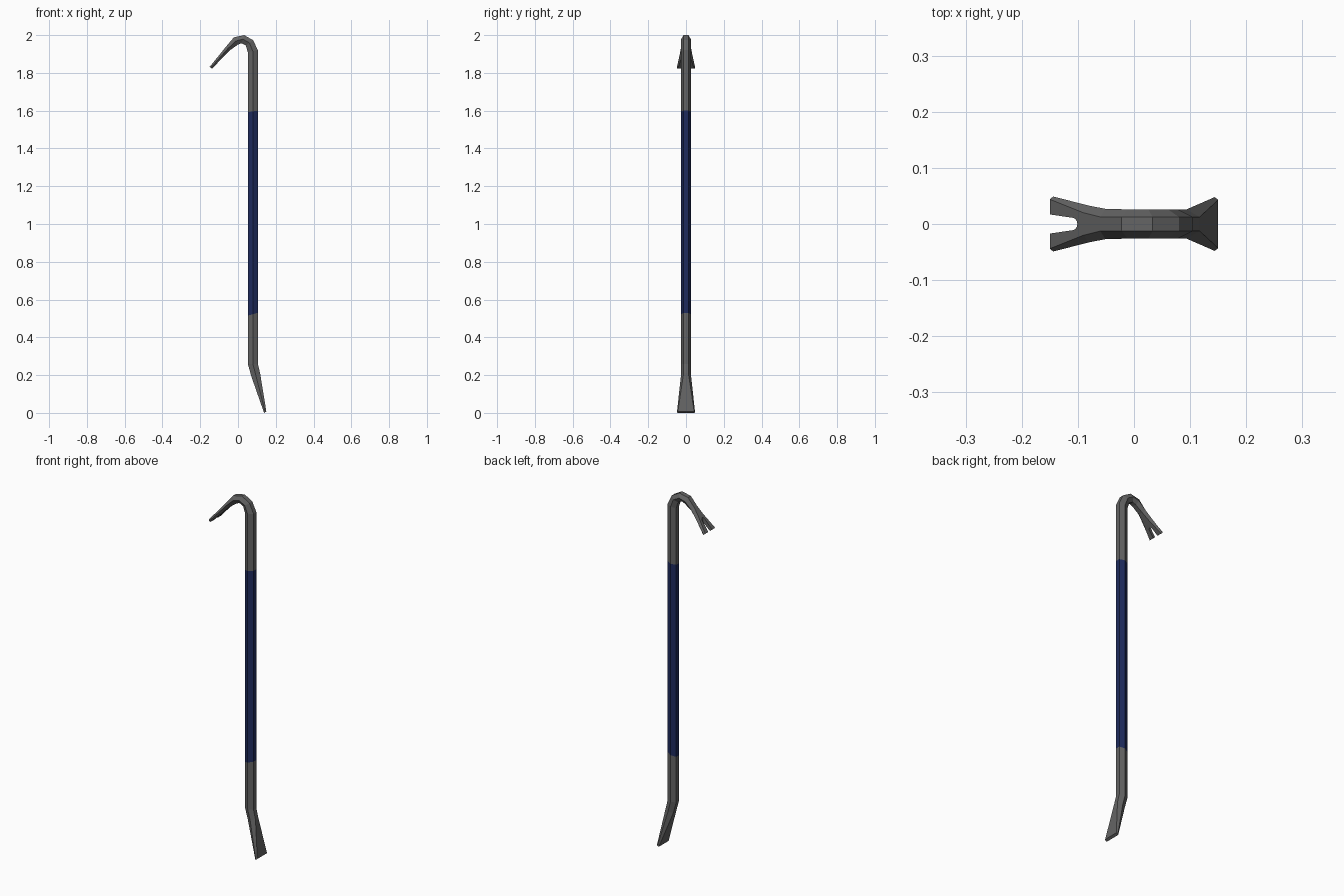
import bpy, bmesh, math

if "Cube" in bpy.data.objects:
    bpy.data.objects.remove(bpy.data.objects["Cube"])


def material(name, rgb):
    m = bpy.data.materials.new(name)
    m.diffuse_color = (*rgb, 1)
    m.use_nodes = True
    m.node_tree.nodes["Principled BSDF"].inputs["Base Color"].default_value = m.diffuse_color
    return m


steel = material("grey steel", (0.125, 0.125, 0.125))
blue = material("dark blue paint", (0.013, 0.024, 0.11))


def make_object(name, bm, mats):
    bmesh.ops.recalc_face_normals(bm, faces=bm.faces)
    me = bpy.data.meshes.new(name)
    bm.to_mesh(me)
    bm.free()
    for m in mats:
        me.materials.append(m)
    ob = bpy.data.objects.new(name, me)
    bpy.context.collection.objects.link(ob)
    return ob


# Hexagonal rings from chisel to claw:
# outer point x, z, inner point x, z, half width at middle, half width of flats
R, F = 0.026, 0.0125
rings = [
    (0.150, 0.008, 0.138, 0.000, 0.048, 0.043),   # chisel edge
    (0.117, 0.210, 0.070, 0.195, R, F),
    (0.105, 0.260, 0.052, 0.260, R, F),
    (0.105, 0.530, 0.052, 0.515, R, F),           # painted grip starts
    (0.105, 1.600, 0.052, 1.592, R, F),           # painted grip ends
    (0.105, 1.920, 0.052, 1.910, R, F),           # hook bend
    (0.080, 1.973, 0.041, 1.945, R, F),
    (0.033, 2.000, 0.018, 1.957, R, F),
    (-0.022, 1.988, 0.000, 1.950, R, F),
    (-0.060, 1.943, -0.042, 1.920, 0.027, F),
    (-0.090, 1.906, -0.073, 1.889, 0.033, 0.020),
    (-0.150, 1.832, -0.138, 1.822, 0.049, 0.044),  # claw edge
]

# Bar swept through the rings
bm = bmesh.new()
loops = []
for ox, oz, ix, iz, w, f in rings:
    mx, mz = (ox + ix) / 2, (oz + iz) / 2
    pts = [(ox, -f, oz), (ox, f, oz), (mx, w, mz),
           (ix, f, iz), (ix, -f, iz), (mx, -w, mz)]
    loops.append([bm.verts.new(p) for p in pts])
for k, (a, b) in enumerate(zip(loops, loops[1:])):
    for i in range(6):
        j = (i + 1) % 6
        face = bm.faces.new((a[i], a[j], b[j], b[i]))
        face.material_index = 1 if k == 3 else 0
bm.faces.new(loops[0])
bm.faces.new(loops[-1])
bar = make_object("crowbar", bm, [steel, blue])

# Nail slot cutter: tapered prism with a rounded end
bm = bmesh.new()
outline = [(-0.25, -0.032), (-0.25, 0.032)]
for i in range(7):
    t = math.pi / 2 - math.pi * i / 6
    outline.append((-0.109 + 0.008 * math.cos(t), 0.011 * math.sin(t)))
base = bm.faces.new([bm.verts.new((x, y, 1.7)) for x, y in outline])
ext = bmesh.ops.extrude_face_region(bm, geom=[base])
top = [v for v in ext["geom"] if isinstance(v, bmesh.types.BMVert)]
bmesh.ops.translate(bm, verts=top, vec=(0, 0, 0.3))
cutter = make_object("slot_cutter", bm, [steel])
cutter.hide_render = True

# Cut the slot into the claw
mod = bar.modifiers.new("slot", "BOOLEAN")
mod.operation = "DIFFERENCE"
mod.solver = "EXACT"
mod.object = cutter
bpy.context.view_layer.objects.active = bar
bpy.ops.object.modifier_apply(modifier=mod.name)
bpy.data.objects.remove(cutter)
